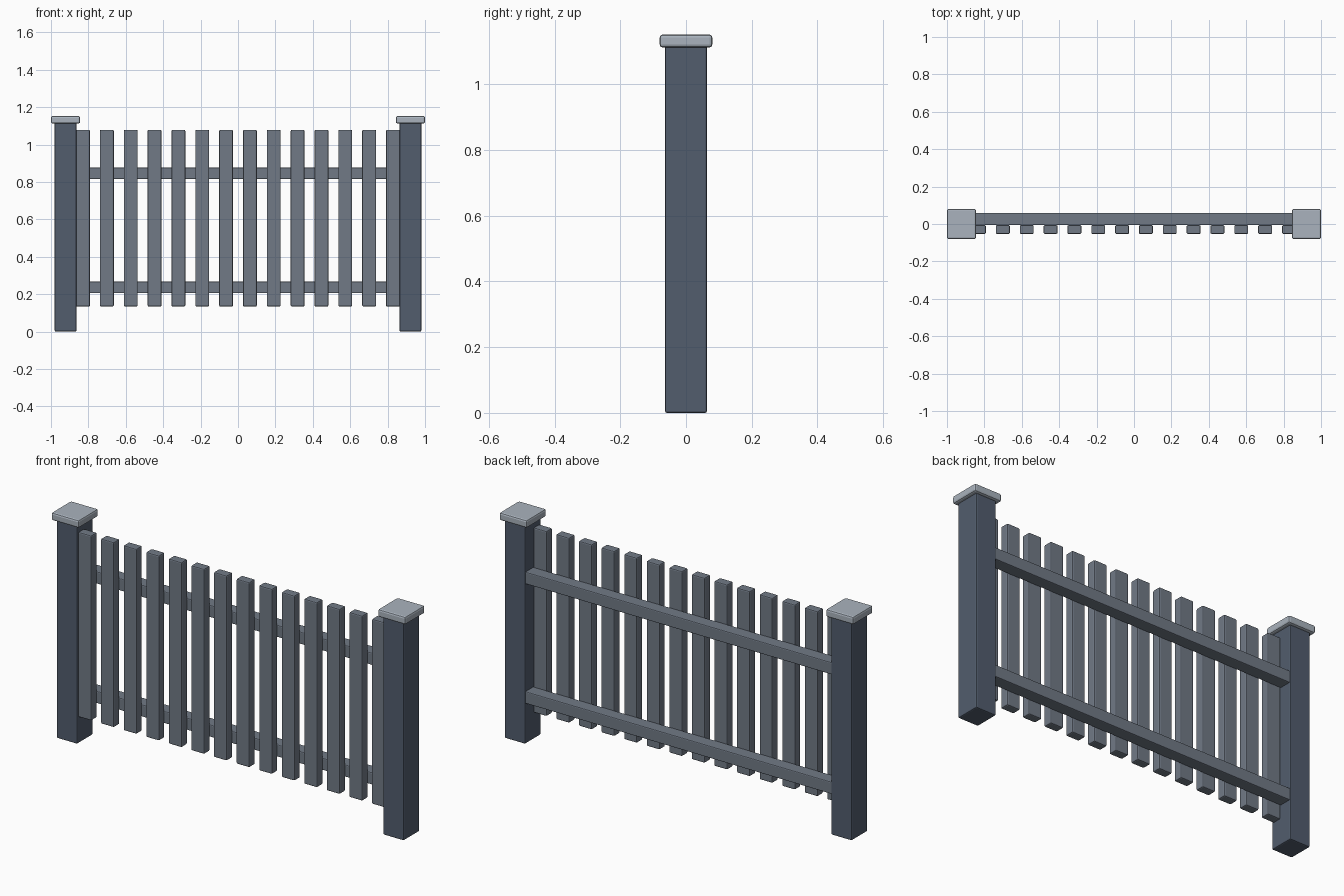
import bpy

if "Cube" in bpy.data.objects:
    bpy.data.objects.remove(bpy.data.objects["Cube"])


def material(name, rgb):
    mat = bpy.data.materials.new(name)
    mat.diffuse_color = (*rgb, 1)
    mat.use_nodes = True
    mat.node_tree.nodes["Principled BSDF"].inputs["Base Color"].default_value = mat.diffuse_color
    return mat


POST = material("dark_slate", (0.085, 0.11, 0.155))
WOOD = material("slate_grey", (0.165, 0.195, 0.24))
CAP = material("light_grey", (0.40, 0.45, 0.51))


def box(name, x, y, z, mat, bevel):
    """Bevelled box from (min, max) ranges on each axis."""
    spans = (x, y, z)
    bpy.ops.mesh.primitive_cube_add(size=1, location=[(a + b) / 2 for a, b in spans])
    ob = bpy.context.object
    ob.name = name
    ob.scale = [b - a for a, b in spans]
    bpy.ops.object.transform_apply(location=False, rotation=False, scale=True)
    ob.data.materials.append(mat)
    mod = ob.modifiers.new("soft_edges", "BEVEL")
    mod.width = bevel
    mod.segments = 2
    return ob


# End posts with overhanging caps
for side, cx in (("left", -0.922), ("right", 0.922)):
    box(f"{side}_post", (cx - 0.058, cx + 0.058), (-0.064, 0.064), (0, 1.12), POST, 0.006)
    box(f"{side}_post_cap", (cx - 0.078, cx + 0.078), (-0.08, 0.08), (1.112, 1.152), CAP, 0.009)

# Horizontal rails behind the pickets, let into the posts
for name, z in (("lower_rail", 0.236), ("upper_rail", 0.846)):
    box(name, (-0.875, 0.875), (-0.006, 0.06), (z - 0.031, z + 0.031), WOOD, 0.005)

# Evenly spaced pickets
COUNT, STEP = 14, 0.1275
for i in range(COUNT):
    cx = (i - (COUNT - 1) / 2) * STEP
    box(f"picket_{i + 1}", (cx - 0.037, cx + 0.037), (-0.053, -0.006), (0.134, 1.078), WOOD, 0.006)
